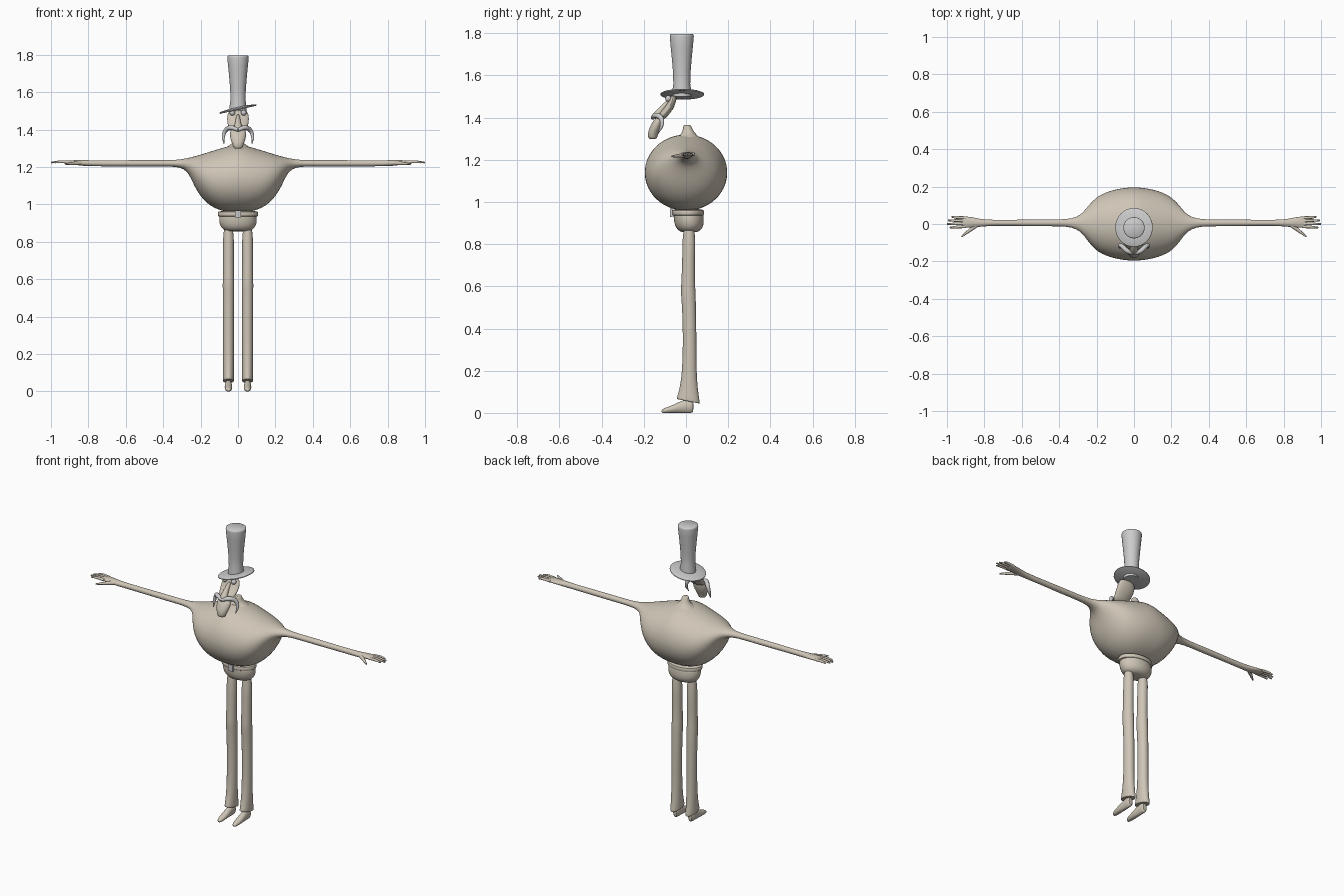
import bpy, bmesh, math
from mathutils import Matrix, Vector


def finish(ob, angle=50):
    bpy.ops.object.select_all(action='DESELECT')
    ob.select_set(True)
    bpy.context.view_layer.objects.active = ob
    bpy.ops.object.shade_smooth_by_angle(angle=math.radians(angle))
    return ob


def loft(name, axis, sections, n=20, sub=1):
    """Skin ellipses (t, c1, c2, r1, r2) stacked along an axis."""
    bm = bmesh.new()
    rings = []
    for t, c1, c2, r1, r2 in sections:
        ring = []
        for i in range(n):
            a = 2 * math.pi * i / n
            p = [c1 + r1 * math.cos(a), c2 + r2 * math.sin(a)]
            p.insert('xyz'.index(axis), t)
            ring.append(bm.verts.new(p))
        rings.append(ring)
    for r, s in zip(rings, rings[1:]):
        for i in range(n):
            j = (i + 1) % n
            bm.faces.new((r[i], r[j], s[j], s[i]))
    bm.faces.new(rings[0])
    bm.faces.new(rings[-1])
    bmesh.ops.recalc_face_normals(bm, faces=bm.faces)
    me = bpy.data.meshes.new(name)
    bm.to_mesh(me)
    bm.free()
    ob = bpy.data.objects.new(name, me)
    bpy.context.collection.objects.link(ob)
    if sub:
        m = ob.modifiers.new('smooth', 'SUBSURF')
        m.levels = m.render_levels = sub
    return finish(ob)


def tube(name, points, radii):
    """Tapered tube along a smooth path."""
    cu = bpy.data.curves.new(name, 'CURVE')
    cu.dimensions = '3D'
    cu.bevel_depth = 1
    cu.bevel_resolution = 3
    cu.use_fill_caps = True
    sp = cu.splines.new('BEZIER')
    sp.resolution_u = 6
    sp.bezier_points.add(len(points) - 1)
    for b, p, r in zip(sp.bezier_points, points, radii):
        b.co = p
        b.radius = r
        b.handle_left_type = b.handle_right_type = 'AUTO'
    ob = bpy.data.objects.new(name, cu)
    bpy.context.collection.objects.link(ob)
    bpy.ops.object.select_all(action='DESELECT')
    ob.select_set(True)
    bpy.context.view_layer.objects.active = ob
    bpy.ops.object.convert(target='MESH')
    return finish(bpy.context.object)


def paint(objects, name, color):
    mat = bpy.data.materials.new(name)
    mat.diffuse_color = color
    for ob in objects:
        ob.data.materials.append(mat)


skin = []

# Round torso, both arms and palms: one skin along x (x, bottom, top, depth, y)
half = [(0, .957, 1.325, .198, 0), (.05, .958, 1.313, .195, 0), (.1, .968, 1.298, .186, 0),
        (.15, .992, 1.283, .171, 0), (.19, 1.03, 1.27, .151, 0), (.22, 1.072, 1.261, .125, 0),
        (.245, 1.125, 1.254, .095, .002), (.265, 1.166, 1.249, .068, .003),
        (.29, 1.19, 1.244, .042, .004), (.33, 1.202, 1.238, .023, .006),
        (.4, 1.204, 1.236, .017, .006), (.52, 1.203, 1.237, .019, .006),
        (.65, 1.204, 1.236, .016, .006), (.78, 1.204, 1.236, .016, .006),
        (.83, 1.206, 1.237, .022, .006), (.87, 1.212, 1.237, .028, .01),
        (.91, 1.216, 1.235, .031, .01), (.925, 1.22, 1.231, .029, .01)]
rows = [(-h[0], *h[1:]) for h in half[:0:-1]] + half
skin.append(loft('torso_and_arms', 'x',
                 [(x, y, (lo + hi) / 2, d, (hi - lo) / 2) for x, lo, hi, d, y in rows], 28))

# Neck stub
skin.append(loft('neck', 'z', [(1.28, 0, .012, .1, .08), (1.308, 0, .012, .06, .05),
                               (1.325, 0, .012, .032, .032), (1.345, 0, .008, .023, .023),
                               (1.362, 0, .005, .018, .018), (1.365, 0, .005, .016, .016)]))

# Fingers and thumbs
for s, side in ((-1, 'left'), (1, 'right')):
    for k, (y0, y1, tip) in enumerate([(.033, .038, .975), (.018, .019, .995),
                                       (.002, 0, 1.0), (-.014, -.019, .985)]):
        skin.append(tube(f'{side}_finger_{k + 1}',
                         [(s * .9, y0, 1.226), (s * .95, (y0 + y1) / 2, 1.228), (s * tip, y1, 1.224)],
                         [.008, .0075, .004]))
    skin.append(tube(f'{side}_thumb', [(s * .84, -.005, 1.221), (s * .88, -.035, 1.219),
                                       (s * .922, -.068, 1.216)], [.012, .009, .004]))

# Pelvis and belt
skin.append(loft('pelvis', 'z', [(.975, 0, .01, .095, .07), (.93, 0, .012, .102, .072),
                                 (.9, 0, .015, .101, .071), (.875, 0, .016, .09, .063),
                                 (.86, 0, .016, .07, .045), (.856, 0, .016, .05, .03)], 24))
skin.append(loft('belt', 'z', [(.934, 0, .01, .1, .068), (.936, 0, .01, .108, .075),
                               (.95, 0, .01, .11, .077), (.962, 0, .01, .108, .075),
                               (.965, 0, .01, .1, .068)], 24))

# Legs with flared, slanted trouser hems, and pointed shoes
for s, side in ((-1, 'left'), (1, 'right')):
    x = s * .051
    leg = loft(f'{side}_leg', 'z', [(.9, x, .015, .03, .032), (.75, x, .013, .029, .03),
                                    (.62, x, .01, .029, .032), (.57, x, .01, .032, .036),
                                    (.52, x, .014, .03, .033), (.35, x, .018, .029, .032),
                                    (.2, x, .016, .029, .034), (.12, x, .013, .029, .042),
                                    (.06, x, .011, .03, .055), (.055, x, .011, .03, .056),
                                    (.055, x, .011, .022, .045)])
    for v in leg.data.vertices:
        if v.co.z < .1:
            v.co.z -= (v.co.y - .011) * .2
    skin.append(leg)
    skin.append(loft(f'{side}_shoe', 'y', [(-.116, x, .008, .006, .005), (-.108, x, .011, .014, .011),
                                           (-.08, x, .015, .02, .015), (-.04, x, .024, .021, .024),
                                           (-.01, x, .032, .019, .032), (.025, x, .032, .019, .032),
                                           (.036, x, .03, .014, .028)], 16))
    shoe = skin[-1]
    for v in shoe.data.vertices:
        v.co.z = max(v.co.z, .0) if v.co.z > .004 else 0

# Floating face: mask, nose, chin beard
skin.append(loft('face', 'z', [(1.51, 0, -.058, .05, .018), (1.47, 0, -.066, .06, .018),
                               (1.44, 0, -.085, .058, .025), (1.41, 0, -.11, .052, .026),
                               (1.39, 0, -.122, .042, .02)]))
skin.append(loft('nose', 'z', [(1.485, 0, -.078, .009, .012), (1.45, 0, -.108, .013, .018),
                               (1.42, 0, -.135, .02, .021), (1.405, 0, -.141, .026, .021),
                               (1.395, 0, -.138, .016, .014)], 12))
skin.append(loft('chin_beard', 'z', [(1.41, 0, -.118, .036, .014), (1.385, 0, -.133, .047, .025),
                                     (1.35, 0, -.145, .043, .03), (1.325, 0, -.157, .032, .026),
                                     (1.303, 0, -.158, .026, .022), (1.298, 0, -.158, .018, .015)], 12))

# Drooping moustache, eyes
for s, side in ((-1, 'left'), (1, 'right')):
    tube(f'{side}_moustache', [(0, -.158, 1.398), (s * .035, -.145, 1.41), (s * .065, -.118, 1.397),
                               (s * .078, -.115, 1.365), (s * .075, -.132, 1.325)],
         [.009, .013, .012, .009, .002])
    loft(f'{side}_eye', 'z', [(1.49 - .015 * math.cos(a), s * .03, -.084, .015 * math.sin(a),
                              .015 * math.sin(a)) for a in (.1, .6, 1.1, 1.57, 2.04, 2.54, 3.04)], 16, 0)

# Belt buckle
bpy.ops.mesh.primitive_cube_add(size=1, location=(0, -.069, .949))
buckle = bpy.context.object
buckle.name = 'buckle'
buckle.scale = (.032, .012, .04)
finish(buckle)

# Tall flared hat with a tilted brim
loft('hat_crown', 'z', [(z, 0, -.02, r, r) for z, r in
                        [(1.5, .045), (1.525, .045), (1.56, .04), (1.62, .042), (1.68, .047),
                         (1.74, .053), (1.785, .057), (1.793, .056), (1.796, .052)]], 32, 0)
brim = loft('hat_brim', 'z', [(-.004, 0, 0, .098, .1), (-.002, 0, 0, .102, .104),
                              (.002, 0, 0, .102, .104), (.005, 0, 0, .096, .098),
                              (.01, 0, 0, .048, .048)], 32, 0)
brim.rotation_euler = (0, math.radians(-12.5), 0)
brim.location = (0, -.018, 1.51)

paint(skin, 'beige', (.62, .56, .47, 1))
